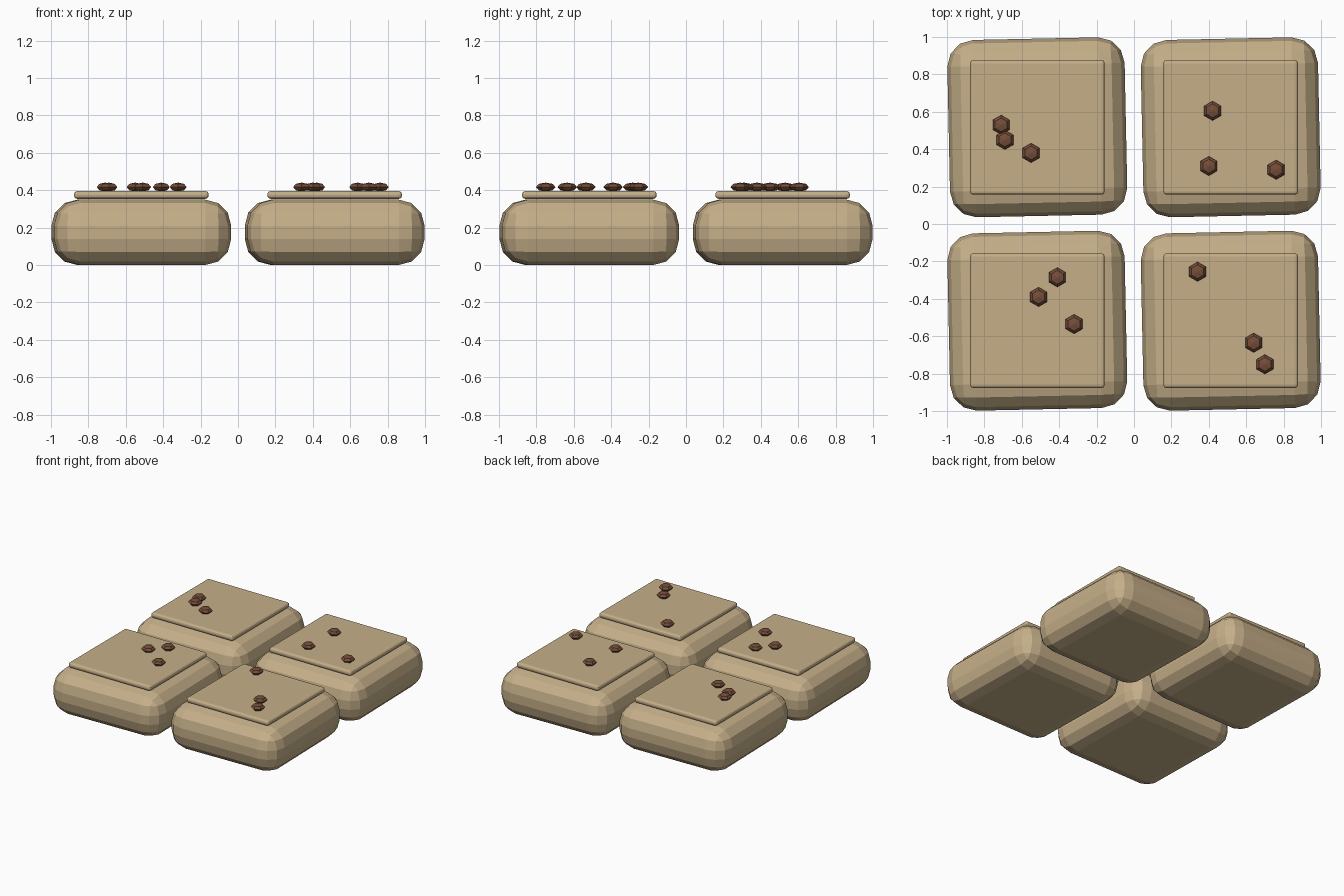
import bpy, bmesh, math

if "Cube" in bpy.data.objects:
    bpy.data.objects.remove(bpy.data.objects["Cube"])


def material(name, rgb):
    m = bpy.data.materials.new(name)
    m.diffuse_color = (*rgb, 1)
    m.use_nodes = True
    m.node_tree.nodes["Principled BSDF"].inputs["Base Color"].default_value = m.diffuse_color
    return m


SAND = material("sandstone", (0.56, 0.43, 0.25))
BROWN = material("brown_pebble", (0.18, 0.075, 0.042))


def add_object(name, bm, mat, loc, turn=0):
    mesh = bpy.data.meshes.new(name)
    bm.to_mesh(mesh)
    bm.free()
    mesh.materials.append(mat)
    obj = bpy.data.objects.new(name, mesh)
    obj.location = loc
    obj.rotation_euler.z = turn
    bpy.context.collection.objects.link(obj)
    return obj


def rounded_block(name, size, radius, segments, loc, turn=0):
    bm = bmesh.new()
    bmesh.ops.create_cube(bm, size=1)
    bmesh.ops.scale(bm, vec=size, verts=bm.verts)
    bmesh.ops.bevel(bm, geom=bm.edges[:], offset=radius, segments=segments,
                    profile=0.5, affect='EDGES')
    return add_object(name, bm, SAND, loc, turn)


def pebble(name, x, y):
    bm = bmesh.new()
    bmesh.ops.create_uvsphere(bm, u_segments=6, v_segments=4, radius=0.052)
    bmesh.ops.scale(bm, vec=(1, 1, 0.46), verts=bm.verts)
    add_object(name, bm, BROWN, (x, y, 0.417))


# Four paving stones, each with a thin square top plate
C = 0.517
for i, (sx, sy) in enumerate([(-1, -1), (1, -1), (-1, 1), (1, 1)], 1):
    x, y = sx * C, sy * C
    rounded_block(f"stone_{i}", (0.948, 0.948, 0.35), 0.14, 3,
                  (x, y, 0.175), math.radians(1.2))
    rounded_block(f"top_plate_{i}", (0.72, 0.72, 0.042), 0.018, 3, (x, y, 0.375))

# Scattered pebbles, three on each stone
spots = [(-0.71, 0.53), (-0.69, 0.45), (-0.55, 0.38),
         (0.42, 0.605), (0.40, 0.31), (0.76, 0.29),
         (-0.41, -0.285), (-0.51, -0.39), (-0.32, -0.535),
         (0.34, -0.255), (0.64, -0.635), (0.70, -0.75)]
for i, (x, y) in enumerate(spots, 1):
    pebble(f"pebble_{i}", x, y)
